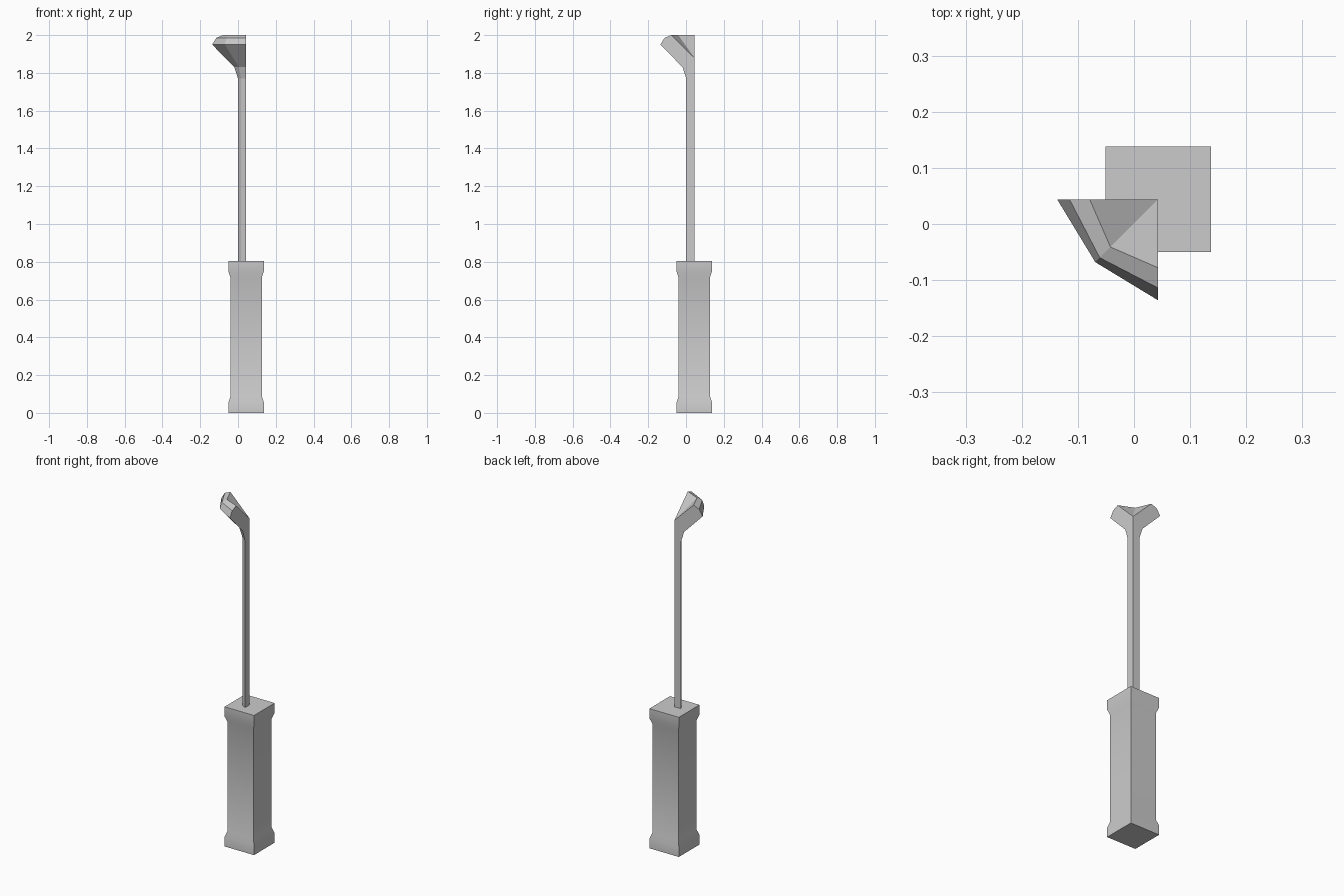
import bpy, bmesh, math

cube = bpy.data.objects.get("Cube")
if cube:
    bpy.data.objects.remove(cube, do_unlink=True)

grey = bpy.data.materials.new("plain grey")
grey.use_nodes = True
colour = (0.6, 0.6, 0.6, 1)
grey.diffuse_color = colour
grey.node_tree.nodes["Principled BSDF"].inputs["Base Color"].default_value = colour

AXIS_X, AXIS_Y = 0.043, 0.044   # line shared by handle centre and shaft corner


def finish(bm, name):
    bmesh.ops.recalc_face_normals(bm, faces=bm.faces)
    mesh = bpy.data.meshes.new(name)
    bm.to_mesh(mesh)
    bm.free()
    mesh.materials.append(grey)
    obj = bpy.data.objects.new(name, mesh)
    bpy.context.collection.objects.link(obj)
    return obj


def point(bm, dx, dy, z):
    return bm.verts.new((AXIS_X - dx, AXIS_Y - dy, z))


def wedge(name, stations, top_z):
    """Stack of wedge sections (reach, middle reach, z) around one corner line."""
    bm = bmesh.new()
    rings = [(point(bm, reach, 0, z), point(bm, mid, mid, z), point(bm, 0, reach, z))
             for reach, mid, z in stations]
    low = point(bm, 0, 0, stations[0][2])
    high = point(bm, 0, 0, top_z)
    # Two outer strips
    for a, b in zip(rings, rings[1:]):
        for i in (0, 1):
            bm.faces.new((a[i], a[i + 1], b[i + 1], b[i]))
    # Two flat sides meeting at the corner line
    for i in (0, 2):
        bm.faces.new([low] + [r[i] for r in rings] + [high])
    # Bottom and top caps, folded along the diagonal
    for ring, corner in ((rings[0], low), (rings[-1], high)):
        for i in (0, 1):
            bm.faces.new((ring[i], ring[i + 1], corner))
    return finish(bm, name)


# Square handle with flared ends
bm = bmesh.new()
height, wide, narrow = 0.805, 0.094, 0.083
profile = [(wide, 0), (wide, 0.055), (narrow, 0.088)]
profile += [(w, height - z) for w, z in reversed(profile)]
loops = [[point(bm, sx * w, sy * w, z) for sx, sy in ((-1, -1), (1, -1), (1, 1), (-1, 1))]
         for w, z in profile]
for a, b in zip(loops, loops[1:]):
    for i in range(4):
        j = (i + 1) % 4
        bm.faces.new((a[i], a[j], b[j], b[i]))
bm.faces.new(loops[0])
bm.faces.new(loops[-1])
handle = finish(bm, "handle")
bpy.context.view_layer.objects.active = handle
handle.select_set(True)
bpy.ops.object.shade_smooth_by_angle(angle=math.radians(30))

# Slim shaft
neck_z = 1.77
wedge("shaft", [(0.043, 0.026, height - 0.02), (0.043, 0.026, neck_z)], neck_z)

# Flared head with a hollow folded top
wedge("head", [(0.043, 0.026, neck_z), (0.062, 0.038, 1.83), (0.18, 0.112, 1.95),
               (0.158, 0.104, 1.985), (0.122, 0.085, 2.0)], 1.88)
